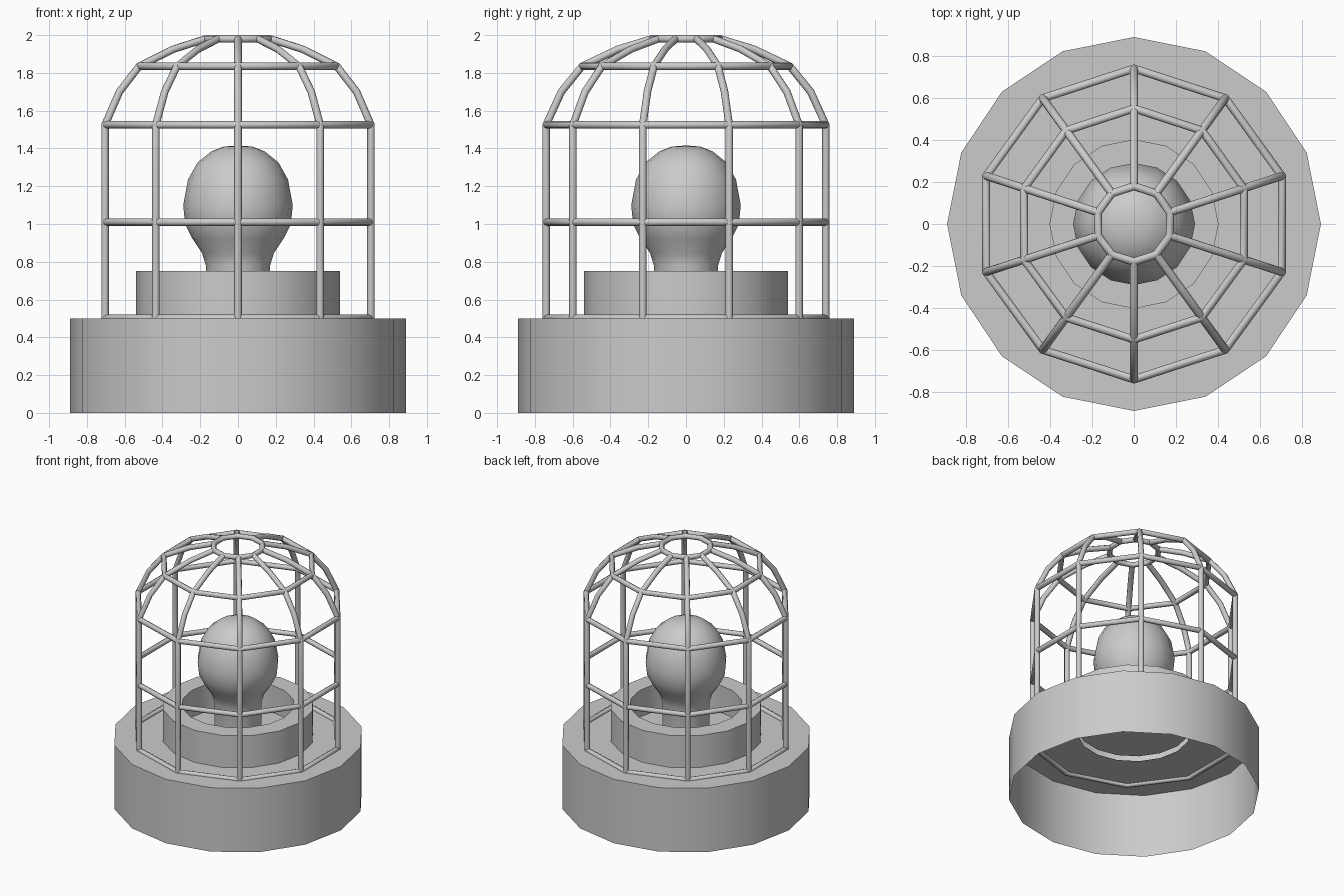
import bpy, bmesh
from math import cos, sin, pi, radians

if "Cube" in bpy.data.objects:
    bpy.data.objects.remove(bpy.data.objects["Cube"])


def smooth(obj, angle):
    bpy.ops.object.select_all(action='DESELECT')
    obj.select_set(True)
    bpy.context.view_layer.objects.active = obj
    bpy.ops.object.shade_smooth_by_angle(angle=radians(angle))


def lathe(name, profile, sides=16):
    """Spin an (r, z) profile around the z axis."""
    bm = bmesh.new()
    verts = [bm.verts.new((r, 0, z)) for r, z in profile]
    edges = [bm.edges.new(p) for p in zip(verts, verts[1:])]
    bmesh.ops.spin(bm, geom=verts + edges, cent=(0, 0, 0), axis=(0, 0, 1),
                   angle=2 * pi, steps=sides, use_merge=True)
    bmesh.ops.remove_doubles(bm, verts=bm.verts, dist=0.0005)
    bmesh.ops.recalc_face_normals(bm, faces=bm.faces)
    mesh = bpy.data.meshes.new(name)
    bm.to_mesh(mesh)
    bm.free()
    obj = bpy.data.objects.new(name, mesh)
    bpy.context.collection.objects.link(obj)
    smooth(obj, 40)
    return obj


def wires(name, paths, closed, radius=0.02):
    """Round bars along straight-segment paths."""
    curve = bpy.data.curves.new(name, 'CURVE')
    curve.dimensions = '3D'
    curve.bevel_depth = radius
    curve.bevel_resolution = 2
    curve.use_fill_caps = not closed
    for path in paths:
        spline = curve.splines.new('POLY')
        spline.points.add(len(path) - 1)
        for point, co in zip(spline.points, path):
            point.co = (*co, 1)
        spline.use_cyclic_u = closed
    obj = bpy.data.objects.new(name, curve)
    bpy.context.collection.objects.link(obj)
    return obj


# Hollow base, open underneath, with a flat top plate
lathe("base", [(0.89, 0), (0.89, 0.5), (0.40, 0.5)])

# Raised collar with a recessed floor
lathe("collar", [(0.54, 0.5), (0.54, 0.75), (0.40, 0.75), (0.40, 0.54), (0, 0.54)])

# Bulb
lathe("bulb", [(0.17, 0.54), (0.17, 0.78), (0.19, 0.845), (0.24, 0.92), (0.28, 1.0),
               (0.29, 1.1), (0.265, 1.235), (0.215, 1.325), (0.14, 1.385),
               (0.075, 1.41), (0, 1.416)])

# Ten-sided wire cage: upright ribs and horizontal rings
SIDES = 10
rib = [(0.74, 0.5), (0.74, 1.01), (0.74, 1.525), (0.66, 1.70),
       (0.55, 1.835), (0.36, 1.925), (0.18, 1.98)]
rings = [rib[i] for i in (0, 1, 2, 4, 6)]
angles = [pi / 2 + 2 * pi * i / SIDES for i in range(SIDES)]

wires("cage_ribs", [[(r * cos(a), r * sin(a), z) for r, z in rib] for a in angles], False)
wires("cage_rings", [[(r * cos(a), r * sin(a), z) for a in angles] for r, z in rings], True)
